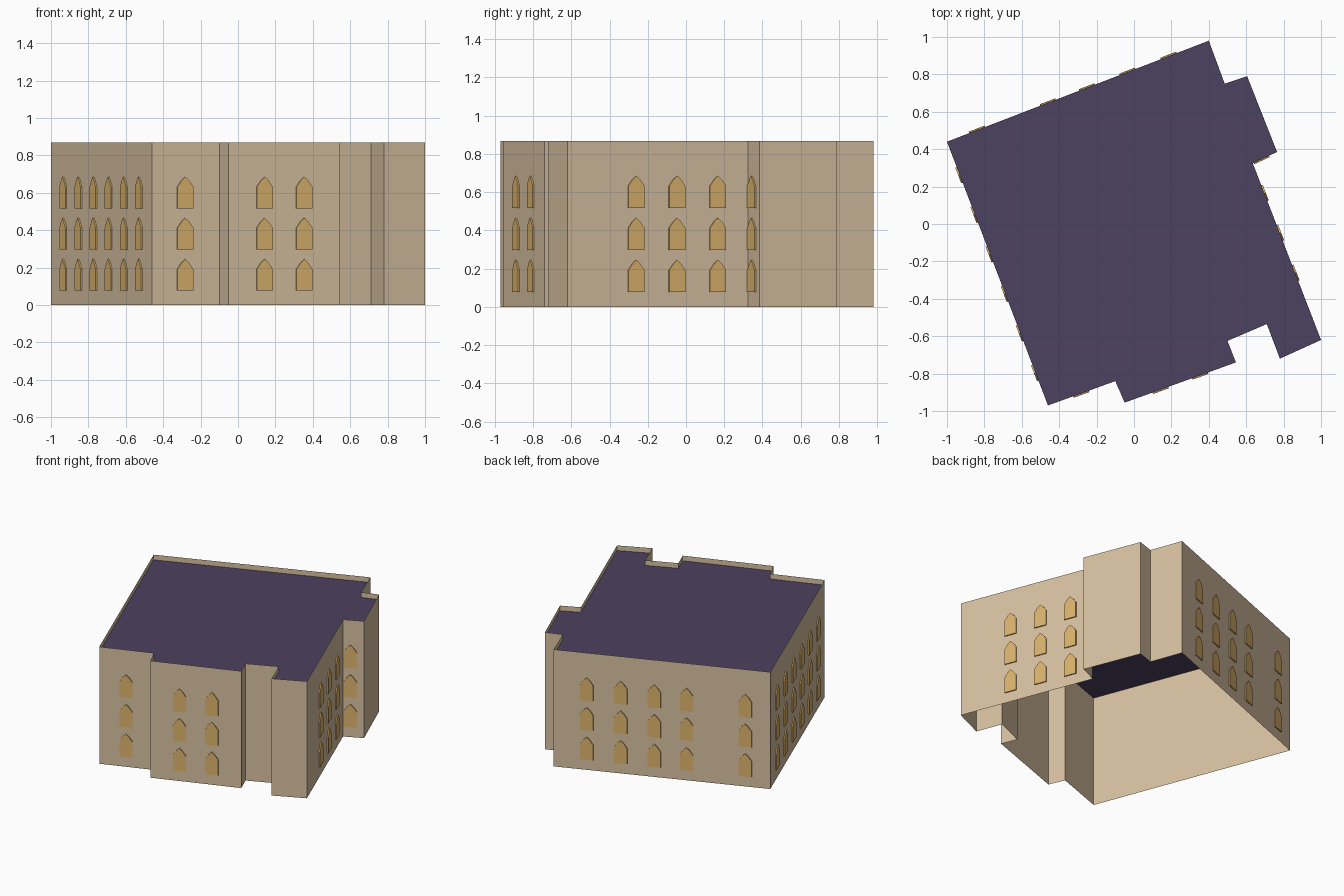
import bpy
import bmesh
from mathutils import Vector

cube = bpy.data.objects.get("Cube")
if cube:
    bpy.data.objects.remove(cube, do_unlink=True)

WALL_TOP = 0.868
ROOF_Z = 0.83
PLATE = 0.008

# Footprint, clockwise seen from above
FOOTPRINT = [(-1, .44), (.40, .98), (.485, .75), (.605, .79), (.765, .385),
             (.635, .325), (1, -.62), (.78, -.72), (.71, -.535), (.50, -.625),
             (.545, -.74), (-.05, -.955), (-.10, -.84), (-.46, -.97)]

# Window columns: wall name -> (footprint edge, fractions along that edge)
COLUMNS = {
    "back": (0, [.115, .386, .535, .69, .847]),
    "left_bay": (4, [.645]),
    "left": (5, [.169, .395, .621]),
    "front_bay": (10, [.323, .679]),
    "front": (12, [.51]),
    "right": (13, [.124 + .15 * i for i in range(6)]),
}
ROWS = [.077, .297, .517]

# Pointed window outline: (across, up)
HALF = [(.045, 0), (.045, .115), (.021, .149)]
OUTLINE = HALF + [(0, .168)] + [(-u, v) for u, v in reversed(HALF)]


def material(name, color):
    mat = bpy.data.materials.new(name)
    mat.use_nodes = True
    mat.diffuse_color = (*color, 1)
    mat.node_tree.nodes["Principled BSDF"].inputs["Base Color"].default_value = (*color, 1)
    return mat


def add_object(name, bm, mat):
    mesh = bpy.data.meshes.new(name)
    bm.to_mesh(mesh)
    bm.free()
    mesh.materials.append(mat)
    obj = bpy.data.objects.new(name, mesh)
    bpy.context.collection.objects.link(obj)
    return obj


sandstone = material("sandstone", (.68, .53, .355))
amber = material("amber_window", (.71, .45, .15))
slate = material("purple_slate", (.073, .054, .118))

# Outer walls: an open shell rising past the roof as a parapet
bm = bmesh.new()
low = [bm.verts.new((x, y, 0)) for x, y in FOOTPRINT]
high = [bm.verts.new((x, y, WALL_TOP)) for x, y in FOOTPRINT]
count = len(FOOTPRINT)
for i in range(count):
    j = (i + 1) % count
    bm.faces.new((low[j], low[i], high[i], high[j]))
add_object("outer_walls", bm, sandstone)

# Flat roof sunk below the parapet
bm = bmesh.new()
bm.faces.new([bm.verts.new((x, y, ROOF_Z)) for x, y in reversed(FOOTPRINT)])
add_object("flat_roof", bm, slate)

# Windows: thin pointed plates on each wall
for wall, (edge, fractions) in COLUMNS.items():
    start = Vector((*FOOTPRINT[edge], 0))
    end = Vector((*FOOTPRINT[(edge + 1) % count], 0))
    along = (end - start).normalized()
    outward = Vector((-along.y, along.x, 0))
    bm = bmesh.new()
    for fraction in fractions:
        for sill in ROWS:
            base = start.lerp(end, fraction) + Vector((0, 0, sill))
            ring = [base + along * u + Vector((0, 0, v)) for u, v in OUTLINE]
            back = [bm.verts.new(p) for p in ring]
            front = [bm.verts.new(p + outward * PLATE) for p in ring]
            bm.faces.new(front)
            for a in range(len(ring)):
                b = (a + 1) % len(ring)
                bm.faces.new((back[a], back[b], front[b], front[a]))
    bmesh.ops.recalc_face_normals(bm, faces=bm.faces)
    # Keep the glazed faces pointing away from the wall
    for face in bm.faces:
        if len(face.verts) == len(OUTLINE) and face.normal.dot(outward) < 0:
            face.normal_flip()
    add_object(wall + "_windows", bm, amber)
